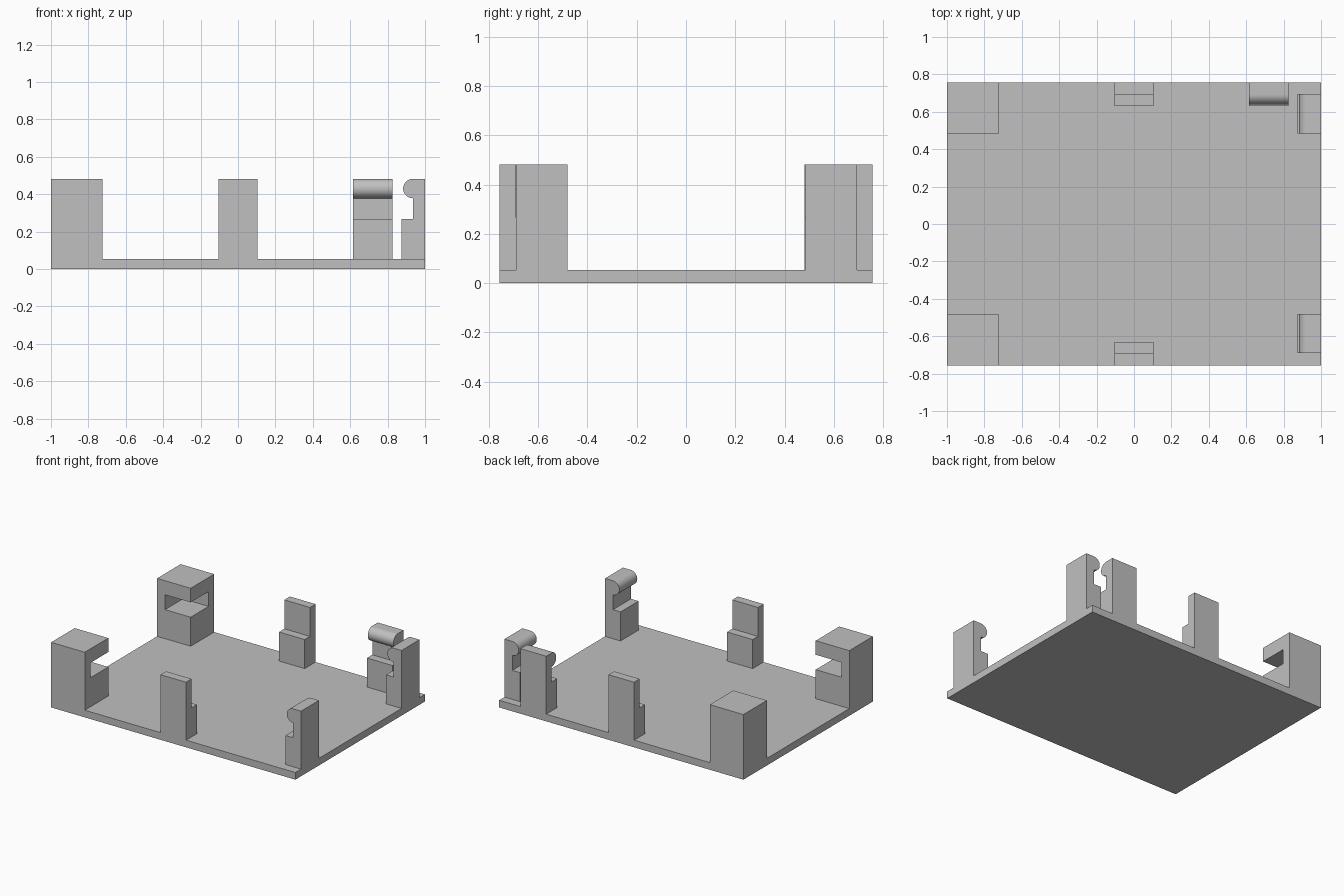
import bpy, bmesh, math
from mathutils import Matrix, Vector

cube = bpy.data.objects.get("Cube")
if cube:
    bpy.data.objects.remove(cube, do_unlink=True)

HX, HY = 1.0, 0.757          # half size of the plate
BASE, TOP = 0.053, 0.482     # plate top, post top
LEDGE, LIP = 0.268, 0.378    # slot floor and ceiling
WALL = 0.065                 # thin wall behind each slot
CLIP_W, CLIP_D = 0.21, 0.127
POST = 0.275

grey = bpy.data.materials.new("Plain Grey")
grey.use_nodes = True
colour = (0.53, 0.53, 0.53, 1)
grey.diffuse_color = colour
grey.node_tree.nodes["Principled BSDF"].inputs["Base Color"].default_value = colour


def add_object(name, bm):
    bmesh.ops.recalc_face_normals(bm, faces=bm.faces)
    mesh = bpy.data.meshes.new(name)
    bm.to_mesh(mesh)
    bm.free()
    mesh.materials.append(grey)
    obj = bpy.data.objects.new(name, mesh)
    bpy.context.collection.objects.link(obj)
    return obj


def box(name, low, high):
    bm = bmesh.new()
    low, high = Vector(low), Vector(high)
    size = Matrix.Diagonal((*(high - low), 1))
    bmesh.ops.create_cube(bm, size=1, matrix=Matrix.Translation((low + high) / 2) @ size)
    return add_object(name, bm)


def clip(name, edge, angle, rolled):
    """Stepped clip; its profile runs inward from the outer edge, centred on its width."""
    profile = [(0, BASE), (CLIP_D, BASE), (CLIP_D, LEDGE), (WALL, LEDGE)]
    if rolled:
        r = (TOP - LIP) / 2
        for i in range(25):
            a = -math.pi / 2 + math.pi * i / 24
            profile.append((WALL + r * math.cos(a), LIP + r + r * math.sin(a)))
    else:
        profile.append((WALL, TOP))
    profile.append((0, TOP))
    bm = bmesh.new()
    face = bm.faces.new([bm.verts.new((d, -CLIP_W / 2, z)) for d, z in profile])
    out = bmesh.ops.extrude_face_region(bm, geom=[face])
    moved = [v for v in out["geom"] if isinstance(v, bmesh.types.BMVert)]
    bmesh.ops.translate(bm, verts=moved, vec=(0, CLIP_W, 0))
    place = Matrix.Translation((*edge, 0)) @ Matrix.Rotation(math.radians(angle), 4, "Z")
    bmesh.ops.transform(bm, matrix=place, verts=bm.verts)
    obj = add_object(name, bm)
    if rolled:
        bpy.ops.object.select_all(action="DESELECT")
        obj.select_set(True)
        bpy.context.view_layer.objects.active = obj
        bpy.ops.object.shade_smooth_by_angle(angle=math.radians(30))


def corner_post(name, side):
    """Square post with a slot open towards the middle of the plate."""
    def span(a, b):
        return sorted((side * a, side * b))
    y0, y1 = span(HY - POST, HY)
    post = box(name, (-HX, y0, BASE), (-HX + POST, y1, TOP))
    y0, y1 = span(HY - POST - 0.1, HY - WALL)
    cutter = box("slot_cutter", (-HX + WALL, y0, LEDGE), (-HX + POST + 0.1, y1, LIP))
    cutter.hide_render = True
    mod = post.modifiers.new("Slot", "BOOLEAN")
    mod.operation, mod.solver, mod.object = "DIFFERENCE", "EXACT", cutter
    bpy.context.view_layer.update()
    graph = bpy.context.evaluated_depsgraph_get()
    cut_mesh = bpy.data.meshes.new_from_object(post.evaluated_get(graph))
    post.modifiers.clear()
    post.data = cut_mesh
    bpy.data.objects.remove(cutter, do_unlink=True)


# Plate
box("base_plate", (-HX, -HY, 0), (HX, HY, BASE))

# Slotted posts at the right-hand corners
corner_post("front_corner_post", -1)
corner_post("back_corner_post", 1)

# Plain clips in the middle of the long edges
clip("front_middle_clip", (0, -HY), 90, False)
clip("back_middle_clip", (0, HY), -90, False)

# Rolled clips around the left-hand end
clip("back_rolled_clip", (0.72, HY), -90, True)
clip("back_side_rolled_clip", (HX, 0.59), 180, True)
clip("front_side_rolled_clip", (HX, -0.586), 180, True)
